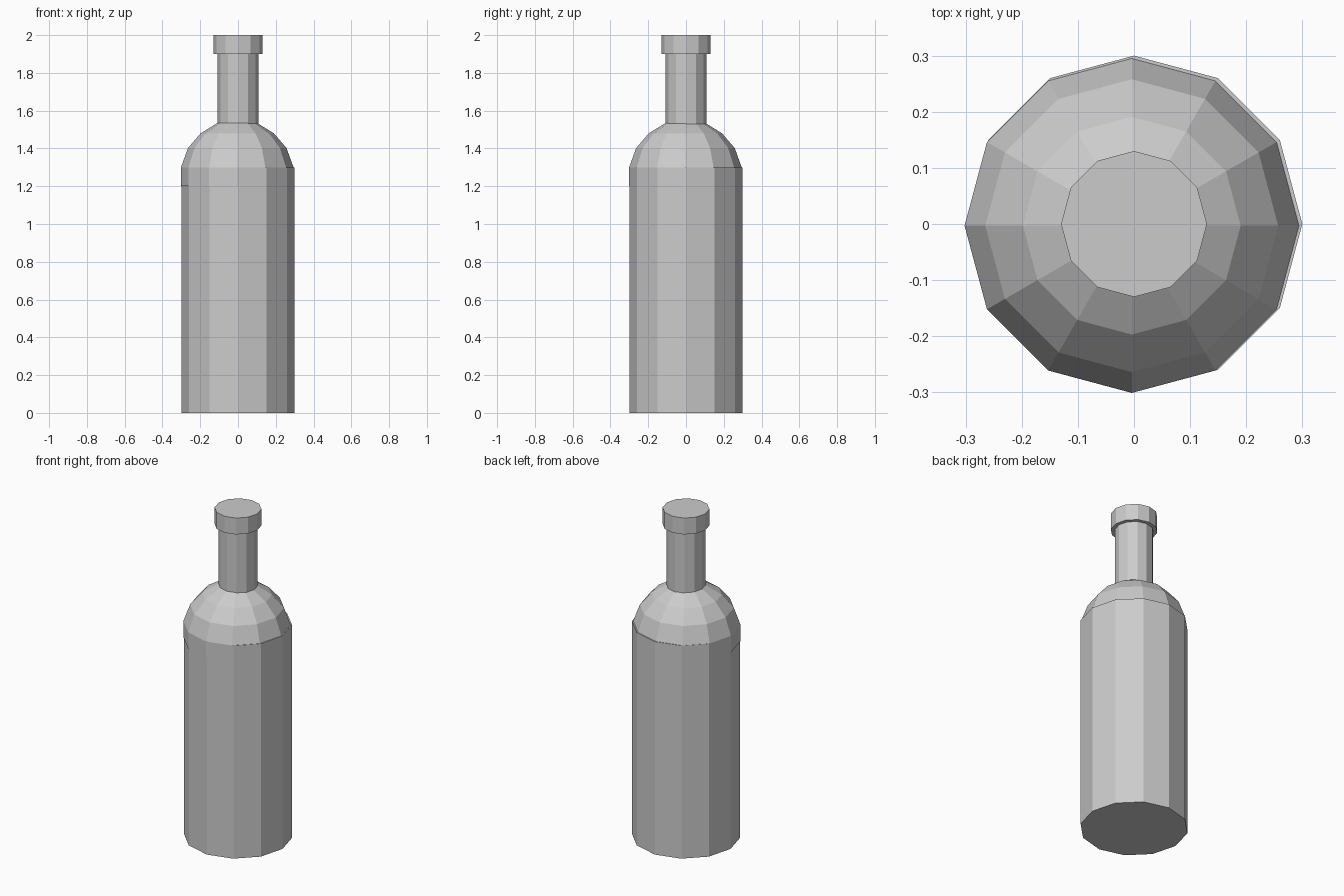
import bpy
import bmesh
from math import cos, sin, pi

SIDES = 12

default = bpy.data.objects.get("Cube")
if default:
    bpy.data.objects.remove(default, do_unlink=True)

grey = bpy.data.materials.new("light grey")
grey.use_nodes = True
colour = (0.6, 0.6, 0.6, 1)
grey.diffuse_color = colour
grey.node_tree.nodes["Principled BSDF"].inputs["Base Color"].default_value = colour


def lathe(name, profile, x=0, y=0):
    """Turn a (radius, height) profile into a closed, faceted solid."""
    bm = bmesh.new()
    rings = []
    for r, z in profile:
        rings.append([bm.verts.new((x + r * cos(2 * pi * i / SIDES),
                                    y + r * sin(2 * pi * i / SIDES), z))
                      for i in range(SIDES)])
    for low, high in zip(rings, rings[1:]):
        for i in range(SIDES):
            j = (i + 1) % SIDES
            bm.faces.new((low[i], low[j], high[j], high[i]))
    bm.faces.new(rings[0][::-1])
    bm.faces.new(rings[-1])
    mesh = bpy.data.meshes.new(name)
    bm.to_mesh(mesh)
    bm.free()
    mesh.materials.append(grey)
    obj = bpy.data.objects.new(name, mesh)
    bpy.context.collection.objects.link(obj)
    return obj


# Straight body
lathe("body", [(0.3, 0), (0.3, 1.3)])

# Rounded shoulder, set slightly off centre, with a skirt inside the body
lathe("shoulder", [(0.298, 1.2), (0.298, 1.3), (0.261, 1.402),
                   (0.194, 1.48), (0.105, 1.535)], -0.004, -0.003)

# Neck and the wider lip on top
lathe("neck", [(0.108, 1.5), (0.108, 1.9)])
lathe("lip", [(0.13, 1.9), (0.13, 2)])
